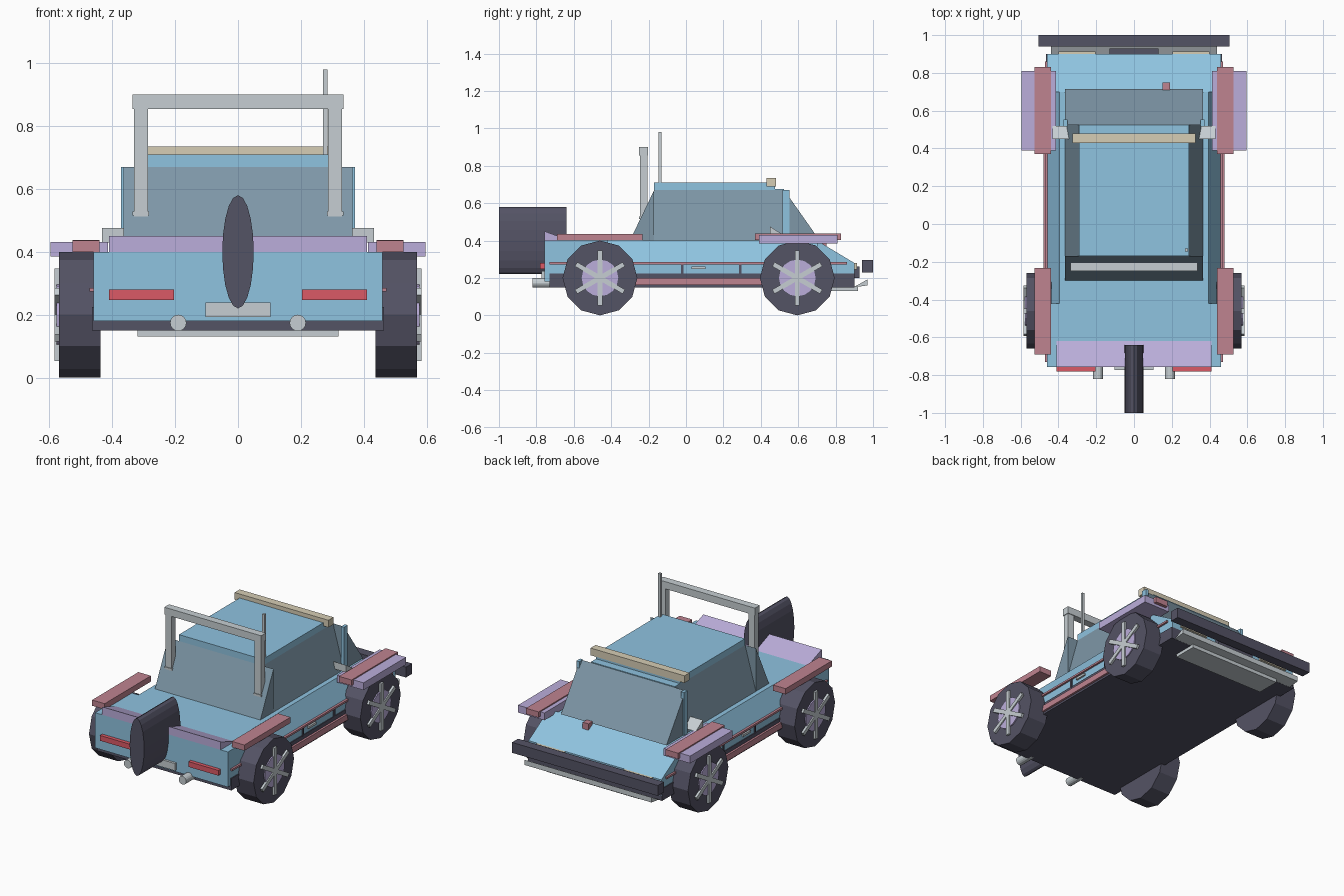
import bpy, bmesh, math
from mathutils import Matrix

if "Cube" in bpy.data.objects:
    bpy.data.objects.remove(bpy.data.objects["Cube"])


def material(name, hex_code):
    rgb = [int(hex_code[i:i + 2], 16) / 255 for i in (0, 2, 4)]
    lin = [c / 12.92 if c <= 0.04045 else ((c + 0.055) / 1.055) ** 2.4 for c in rgb]
    m = bpy.data.materials.new(name)
    m.diffuse_color = (*lin, 1)
    m.use_nodes = True
    m.node_tree.nodes["Principled BSDF"].inputs["Base Color"].default_value = m.diffuse_color
    return m


BLUE = material("body_blue", "8FC3E0")
GLASS = material("slate_glass", "7E97A7")
DARK = material("dark_rubber", "545365")
LAVENDER = material("lavender", "BBAEDB")
PINK = material("dusty_pink", "BF8390")
RED = material("lamp_red", "DB5A66")
GREY = material("light_metal", "C6CED2")
TAN = material("lamp_tan", "D6CDB5")


def finish(name, mat, bm, mirror=False):
    bmesh.ops.recalc_face_normals(bm, faces=bm.faces[:])
    mesh = bpy.data.meshes.new(name)
    bm.to_mesh(mesh)
    bm.free()
    mesh.materials.append(mat)
    ob = bpy.data.objects.new(name, mesh)
    bpy.context.collection.objects.link(ob)
    if mirror:
        mod = ob.modifiers.new("mirror", 'MIRROR')
        mod.use_mirror_merge = False
    return ob


def prism(name, mat, axis, profile, a, b, mirror=False):
    """Extrude a (y, z) profile along x, or an (x, z) profile along y."""
    bm = bmesh.new()
    rings = []
    for t in (a, b):
        rings.append([bm.verts.new((t, p, q) if axis == 'x' else (p, t, q))
                      for p, q in profile])
    n = len(profile)
    for i in range(n):
        j = (i + 1) % n
        bm.faces.new((rings[0][i], rings[0][j], rings[1][j], rings[1][i]))
    bm.faces.new(rings[0])
    bm.faces.new(rings[1])
    return finish(name, mat, bm, mirror)


def box(name, mat, x, y, z, mirror=False):
    prof = [(y[0], z[0]), (y[1], z[0]), (y[1], z[1]), (y[0], z[1])]
    return prism(name, mat, 'x', prof, x[0], x[1], mirror)


def circle(cx, cz, rx, rz, n):
    return [(cx + rx * math.sin(2 * math.pi * i / n),
             cz + rz * math.cos(2 * math.pi * i / n)) for i in range(n)]


# Chassis and body shell
box("chassis", DARK, (-.465, .465), (-.73, .9), (.15, .225))
box("lower_body", BLUE, (-.46, .46), (-.757, .9), (.18, .28))
box("rear_deck", BLUE, (-.46, .46), (-.757, -.42), (.28, .40))
prism("door_section", BLUE, 'y',
      [(-.46, .28), (.46, .28), (.395, .40), (-.395, .40)], -.42, .70)
prism("hood", BLUE, 'x', [(.70, .28), (.70, .40), (.90, .28)], -.46, .46)
box("hood_badge", PINK, (.15, .19), (.71, .75), (.37, .41))

# Cabin: sloped windows, sloped sides, roof and pillars
prism("rear_window", GLASS, 'x', [(-.30, .40), (-.17, .40), (-.17, .67)], -.365, .365)
prism("windshield", GLASS, 'x', [(.525, .40), (.715, .40), (.525, .67)], -.365, .365)
prism("side_windows", GLASS, 'y',
      [(-.365, .40), (.365, .40), (.29, .67), (-.29, .67)], -.17, .525)
box("roof", BLUE, (-.29, .29), (-.17, .475), (.66, .71))
box("roof_front_ledge", BLUE, (-.29, .29), (.475, .525), (.65, .675))
box("windshield_pillar", BLUE, (.352, .372), (.517, .553), (.40, .67), True)
box("roof_light_bar", TAN, (-.325, .325), (.43, .48), (.69, .735))
prism("side_mirror", GREY, 'x', [(.45, .43), (.52, .43), (.45, .475)], .345, .432, True)

# Roll bar and aerial
box("roll_bar_top", GREY, (-.335, .335), (-.25, -.203), (.855, .90))
box("roll_bar_post", GREY, (.287, .331), (-.246, -.207), (.49, .86), True)
box("roll_bar_foot", GREY, (.283, .335), (-.25, -.203), (.515, .528), True)
box("aerial", GREY, (.27, .285), (-.146, -.131), (.40, .98))

# Fenders and side trim
box("rear_fender", PINK, (.44, .527), (-.69, -.233), (.40, .436), True)
box("front_fender_top", PINK, (.44, .527), (.37, .83), (.402, .438), True)
box("front_fender_wide", LAVENDER, (.413, .596), (.39, .81), (.385, .431), True)
box("rocker_panel", PINK, (.455, .478), (-.30, .42), (.163, .20), True)
box("side_stripe", PINK, (.455, .472), (-.73, .86), (.273, .285), True)
box("door_handle", GREY, (.455, .471), (.03, .105), (.248, .262), True)
for y in (-.02, .29):
    box("door_seam", DARK, (.455, .467), (y - .006, y + .006), (.22, .272), True)

# Tail: spoiler, lamps, plate, exhausts, spare wheel
prism("tail_wedge", LAVENDER, 'x', [(-.757, .40), (-.62, .40), (-.757, .45)], -.41, .41)
box("tail_lamp", RED, (.203, .41), (-.78, -.75), (.247, .28), True)
box("rear_plate", GREY, (-.104, .104), (-.772, -.75), (.193, .238))
prism("exhaust", GREY, 'y', circle(.19, .174, .026, .026, 16), -.82, -.70, True)
prism("spare_wheel", DARK, 'y', circle(0, .40, .05, .18, 20), -1.0, -.64)

# Nose: lamps, winch, bumper, skid plate
box("head_lamp", TAN, (.205, .40), (.88, .913), (.245, .28), True)
box("winch", DARK, (-.13, .13), (.88, .928), (.20, .262))
box("front_bumper", DARK, (-.505, .505), (.94, 1.0), (.23, .295))
box("skid_plate", GREY, (-.32, .32), (.77, .92), (.13, .152))
prism("skid_lip", GREY, 'x', [(.895, .15), (.97, .16), (.97, .192)], -.44, .44)

# Wheels: tyre, hub disc and three crossing bars that form six spokes
for label, wy in (("rear", -.46), ("front", .595)):
    prism(label + "_tyre", DARK, 'x', circle(wy, .20, .20, .20, 12), .438, .57, True)
    prism(label + "_hub", LAVENDER, 'x', circle(wy, .20, .098, .098, 16), .56, .577, True)
    bm = bmesh.new()
    for k in range(3):
        mat = (Matrix.Translation((.572, wy, .20))
               @ Matrix.Rotation(math.radians(60 * k), 4, 'X')
               @ Matrix.Diagonal((.024, .026, .295, 1)))
        bmesh.ops.create_cube(bm, size=1, matrix=mat)
    finish(label + "_spokes", GREY, bm, True)
